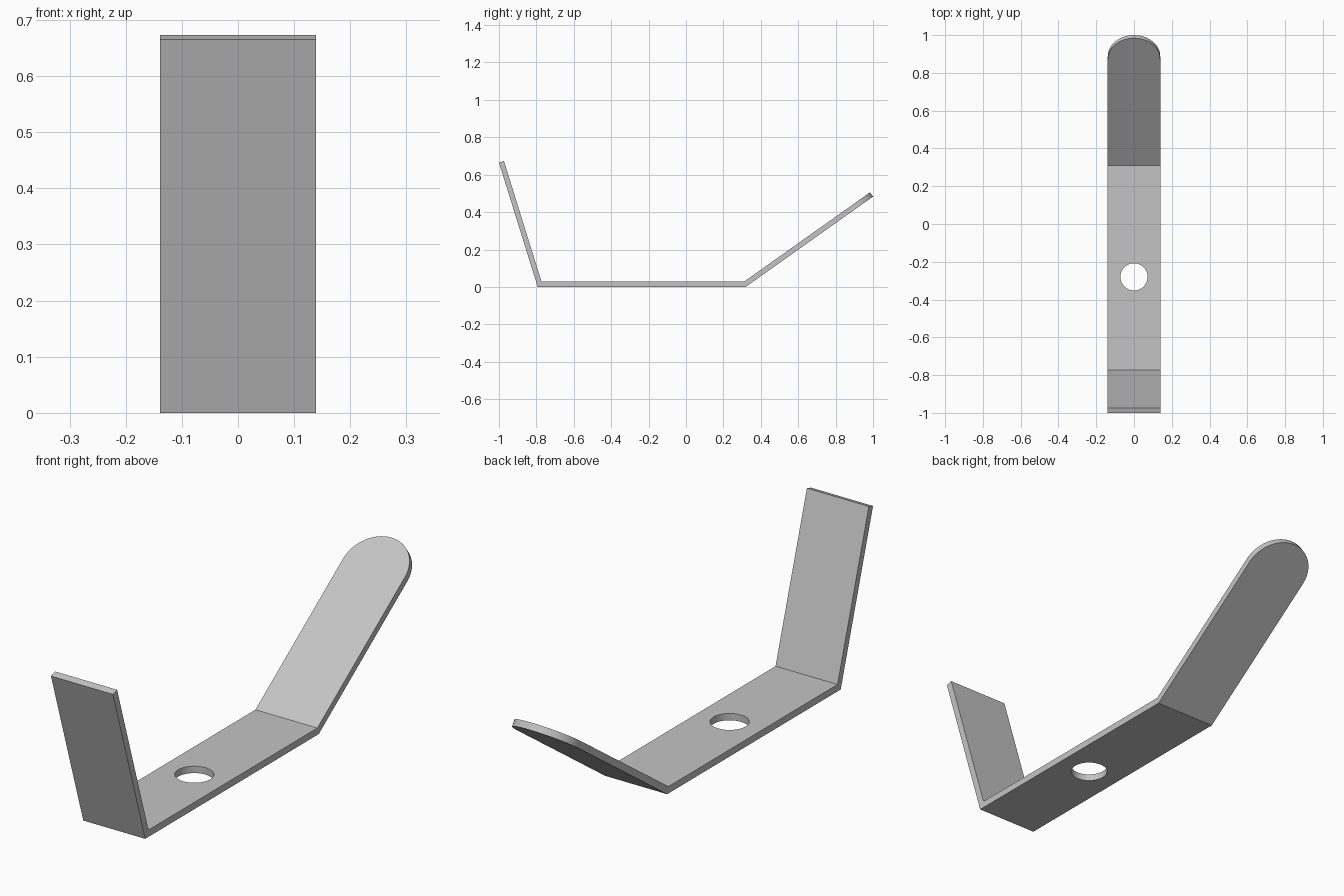
import bpy, bmesh, math
from mathutils import Vector

cube = bpy.data.objects.get("Cube")
if cube:
    bpy.data.objects.remove(cube, do_unlink=True)

HALF = 0.139       # half the strip width
THICK = 0.028
ARC_STEPS = 20

metal = bpy.data.materials.new("grey metal")
metal.use_nodes = True
colour = (0.55, 0.55, 0.55, 1)
metal.diffuse_color = colour
metal.node_tree.nodes["Principled BSDF"].inputs["Base Color"].default_value = colour

# Bend points of the outer side, as (y, z)
front_tip, front_bend = Vector((-1.0, 0.665)), Vector((-0.793, 0))
back_bend, back_tip = Vector((0.319, 0)), Vector((1.0, 0.483))


def inward(a, b):
    """Unit normal towards the inside of the bent strip."""
    d = (b - a).normalized()
    return Vector((-d.y, d.x))


n_front = inward(front_tip, front_bend)
n_base = Vector((0, 1))
n_back = inward(back_bend, back_tip)


def mitre(n1, n2):
    m = (n1 + n2).normalized()
    return m * (THICK / m.dot(n1))


# Stations along the strip: outer point, offset to the inner side, half width
stations = [(front_tip, n_front * THICK, HALF),
            (front_bend, mitre(n_front, n_base), HALF),
            (back_bend, mitre(n_base, n_back), HALF)]
along = (back_tip - back_bend).normalized()
for i in range(ARC_STEPS + 1):
    a = math.pi / 2 * i / ARC_STEPS
    point = back_tip - along * HALF * (1 - math.sin(a))
    stations.append((point, n_back * THICK, HALF * math.cos(a)))

# Bent strip with a square front end and a rounded back end
bm = bmesh.new()
rings = []
for p, off, w in stations:
    q = p + off
    rings.append([bm.verts.new((x, v.x, v.y))
                  for x, v in ((-w, p), (w, p), (w, q), (-w, q))])
bm.faces.new(rings[0])
for r1, r2 in zip(rings, rings[1:]):
    for k in range(4):
        j = (k + 1) % 4
        bm.faces.new((r1[k], r1[j], r2[j], r2[k]))
bmesh.ops.remove_doubles(bm, verts=bm.verts[:], dist=1e-5)
bmesh.ops.dissolve_limit(bm, angle_limit=math.radians(0.5),
                         verts=bm.verts[:], edges=bm.edges[:])
bmesh.ops.recalc_face_normals(bm, faces=bm.faces[:])
mesh = bpy.data.meshes.new("bent_strip")
bm.to_mesh(mesh)
bm.free()
mesh.materials.append(metal)
strip = bpy.data.objects.new("bent_strip", mesh)
bpy.context.collection.objects.link(strip)

# Round bolt hole through the base
bpy.ops.mesh.primitive_cylinder_add(vertices=64, radius=0.072, depth=0.2,
                                    location=(0, -0.28, 0))
cutter = bpy.context.object
cutter.name = "hole_cutter"
cutter.hide_render = True
cutter.data.materials.append(metal)

cut = strip.modifiers.new("bolt_hole", "BOOLEAN")
cut.operation = "DIFFERENCE"
cut.solver = "EXACT"
cut.object = cutter
bpy.ops.object.select_all(action="DESELECT")
strip.select_set(True)
bpy.context.view_layer.objects.active = strip
bpy.ops.object.modifier_apply(modifier=cut.name)
bpy.data.objects.remove(cutter, do_unlink=True)

bpy.ops.object.shade_smooth_by_angle(angle=math.radians(25))
